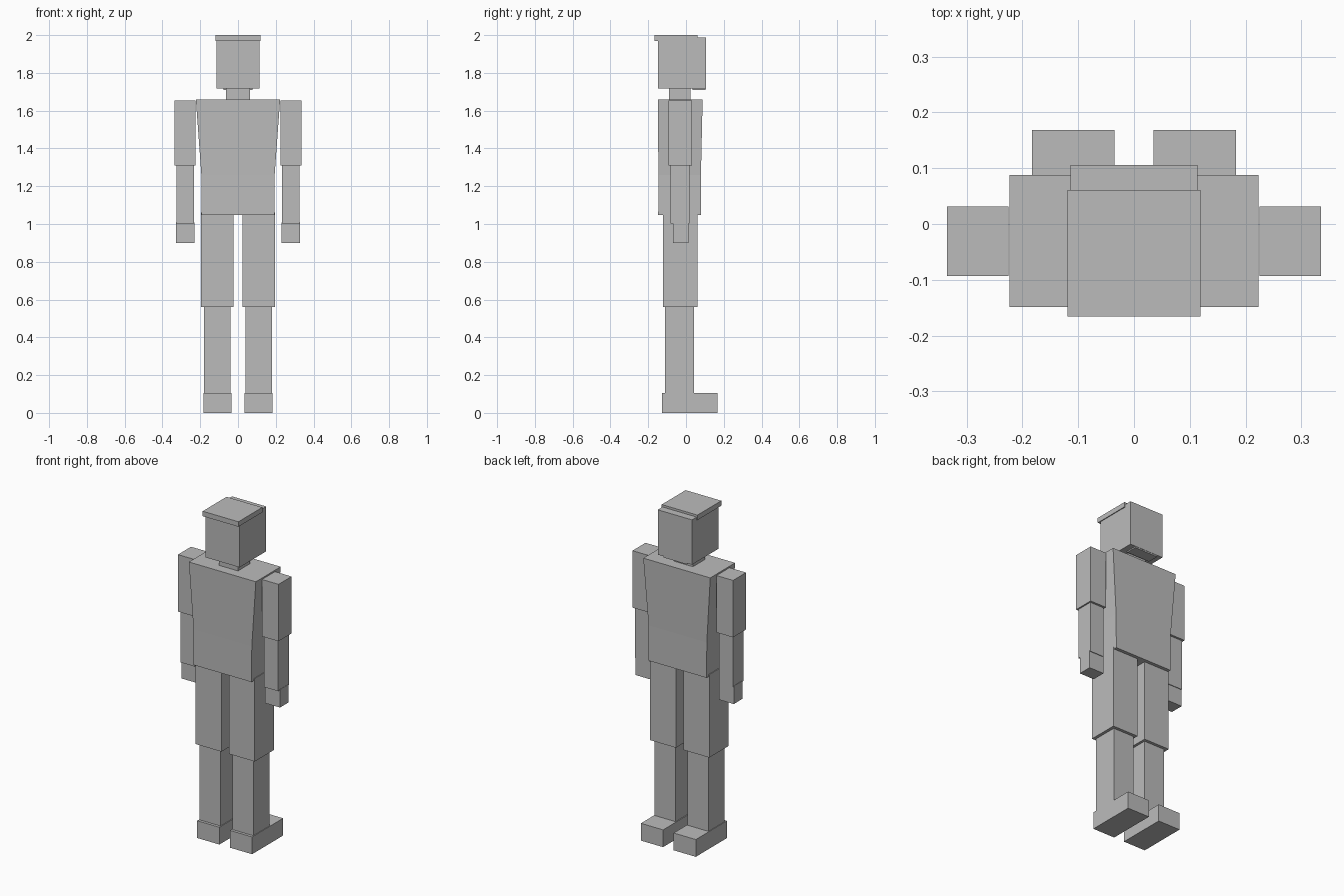
import bpy

if "Cube" in bpy.data.objects:
    bpy.data.objects.remove(bpy.data.objects["Cube"])

# One plain grey for the whole figure
grey = bpy.data.materials.new("plain grey")
grey.diffuse_color = (0.5, 0.5, 0.5, 1)
grey.use_nodes = True
grey.node_tree.nodes["Principled BSDF"].inputs["Base Color"].default_value = grey.diffuse_color

QUADS = [(0, 1, 5, 4), (1, 2, 6, 5), (2, 3, 7, 6), (3, 0, 4, 7)]


def loft(name, sections):
    """Flat-sided solid through rectangles (z, x0, x1, y0, y1), bottom to top."""
    verts, faces = [], [(3, 2, 1, 0)]
    for z, x0, x1, y0, y1 in sections:
        verts += [(x0, y0, z), (x1, y0, z), (x1, y1, z), (x0, y1, z)]
    for i in range(len(sections) - 1):
        faces += [tuple(v + 4 * i for v in q) for q in QUADS]
    n = len(verts)
    faces.append((n - 4, n - 3, n - 2, n - 1))
    mesh = bpy.data.meshes.new(name)
    mesh.from_pydata(verts, [], faces)
    mesh.materials.append(grey)
    obj = bpy.data.objects.new(name, mesh)
    bpy.context.collection.objects.link(obj)
    return obj


def box(name, x0, x1, y0, y1, z0, z1):
    return loft(name, [(z0, x0, x1, y0, y1), (z1, x0, x1, y0, y1)])


def pair(name, x0, x1, y0, y1, z0, z1):
    """Same box on both sides of the body."""
    box("right_" + name, x0, x1, y0, y1, z0, z1)
    box("left_" + name, -x1, -x0, y0, y1, z0, z1)


# Head, with cap plate overhanging one side and chin under the other
box("head", -0.114, 0.114, -0.148, 0.106, 1.717, 1.987)
box("cap", -0.119, 0.119, -0.166, 0.061, 1.97, 2.0)
box("chin", -0.078, 0.078, 0.035, 0.104, 1.709, 1.73)
box("neck", -0.063, 0.063, -0.09, 0.024, 1.64, 1.73)

# Torso: straight waist, flaring to the shoulders
loft("torso", [(1.047, -0.193, 0.193, -0.147, 0.080),
               (1.26, -0.194, 0.194, -0.146, 0.079),
               (1.66, -0.223, 0.223, -0.149, 0.088)])

# Arms
pair("upper_arm", 0.225, 0.335, -0.093, 0.031, 1.31, 1.653)
pair("forearm", 0.232, 0.326, -0.083, 0.018, 1.003, 1.33)
pair("hand", 0.229, 0.328, -0.069, 0.014, 0.9, 1.008)

# Legs
pair("thigh", 0.025, 0.197, -0.122, 0.060, 0.56, 1.06)
pair("shin", 0.040, 0.179, -0.110, 0.042, 0.09, 0.58)
pair("foot", 0.035, 0.183, -0.127, 0.168, 0.0, 0.104)
